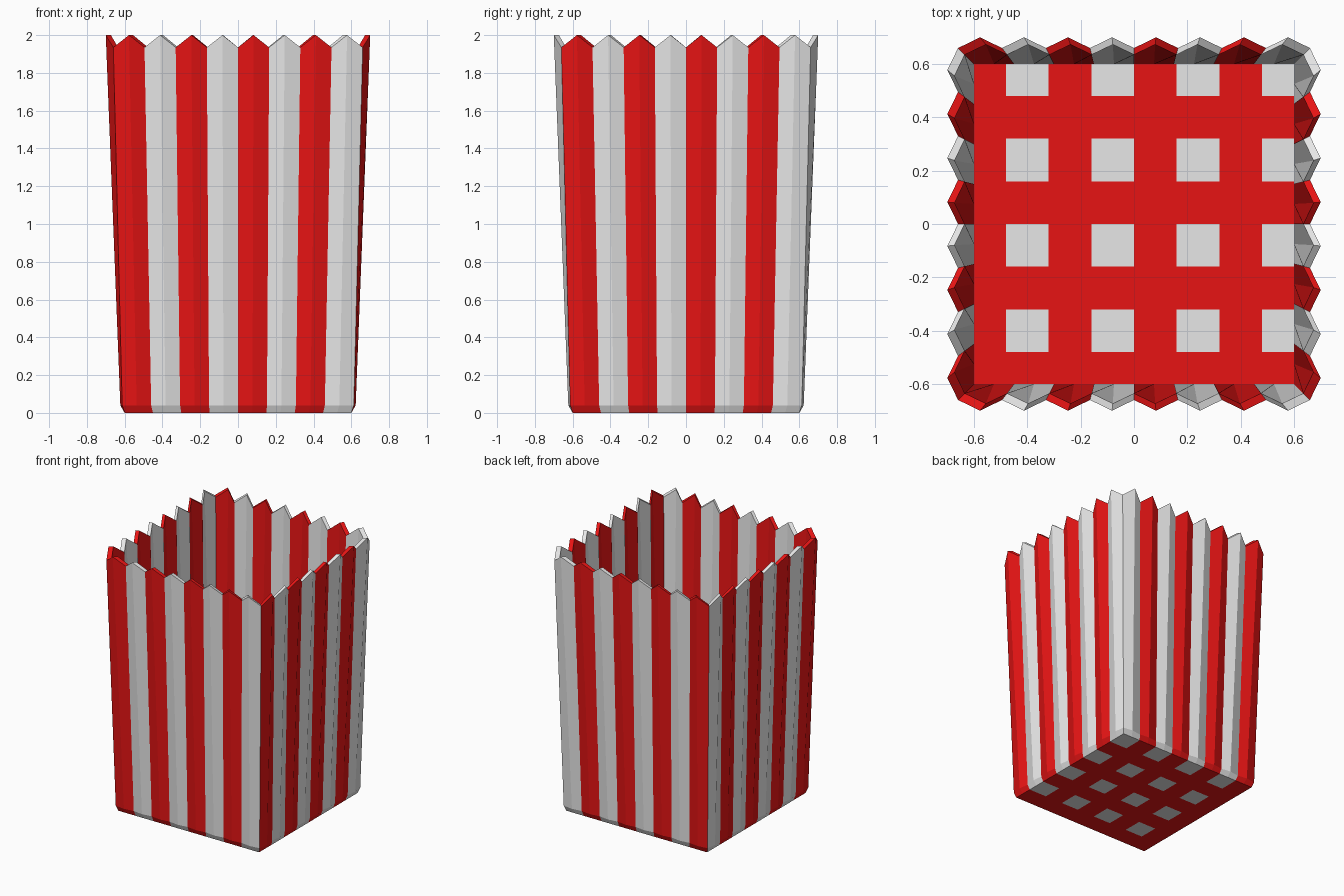
import bpy
import bmesh
from mathutils import Vector, Matrix

cube = bpy.data.objects.get("Cube")
if cube:
    bpy.data.objects.remove(cube, do_unlink=True)

STRIPS = 8
FLOOR_Z = 0.03
FLOOR_HALF = 0.6


def make_material(name, colour):
    mat = bpy.data.materials.new(name)
    mat.use_nodes = True
    mat.diffuse_color = colour
    mat.node_tree.nodes["Principled BSDF"].inputs["Base Color"].default_value = colour
    return mat


materials = [make_material("red card", (0.8, 0.007, 0.007, 1)),
             make_material("white card", (0.8, 0.8, 0.8, 1))]


def finish(bm, name):
    mesh = bpy.data.meshes.new(name)
    bm.to_mesh(mesh)
    bm.free()
    for mat in materials:
        mesh.materials.append(mat)
    obj = bpy.data.objects.new(name, mesh)
    bpy.context.collection.objects.link(obj)
    return obj


def pleated_ring(bm, valley, ridge, z_valley, z_ridge):
    """One square loop whose sides zigzag between valleys and ridges."""
    ring = []
    for side in range(4):
        turn = Matrix.Rotation(side * 1.5707963, 3, 'Z')
        for k in range(2 * STRIPS):
            along = (k / STRIPS - 1) * valley
            on_ridge = k % 2
            point = Vector((along, -(ridge if on_ridge else valley),
                            z_ridge if on_ridge else z_valley))
            ring.append(bm.verts.new(turn @ point))
    return ring


# Pleated walls: lower edge, outside, scalloped rim, inside
bm = bmesh.new()
rings = [pleated_ring(bm, *spec) for spec in (
    (0.6, 0.6, 0, 0),
    (0.613, 0.623, 0.04, 0.04),
    (0.66, 0.7, 1.935, 2.0),
    (0.635, 0.673, 1.935, 2.0),
    (FLOOR_HALF, FLOOR_HALF, FLOOR_Z, FLOOR_Z))]
count = len(rings[0])
for low, high in zip(rings, rings[1:]):
    for j in range(count):
        n = (j + 1) % count
        face = bm.faces.new((low[j], low[n], high[n], high[j]))
        side, k = divmod(j, 2 * STRIPS)
        strip = k // 2 if side < 2 else STRIPS - 1 - k // 2
        face.material_index = strip % 2
finish(bm, "striped_walls")


def checked_floor(name, z, cell, facing_up):
    """Square sheet, white where two white stripes cross."""
    bm = bmesh.new()
    edges = [max(-FLOOR_HALF, min(FLOOR_HALF, (i - STRIPS / 2) * cell))
             for i in range(STRIPS + 1)]
    grid = [[bm.verts.new((x, y, z)) for y in edges] for x in edges]
    for i in range(STRIPS):
        for j in range(STRIPS):
            corners = [grid[i][j], grid[i + 1][j], grid[i + 1][j + 1], grid[i][j + 1]]
            face = bm.faces.new(corners if facing_up else corners[::-1])
            face.material_index = (i % 2) * (j % 2)
    finish(bm, name)


# Floor of the box, inside and underneath
checked_floor("inner_floor", FLOOR_Z, 0.16, True)
checked_floor("underside", 0, 0.15, False)
